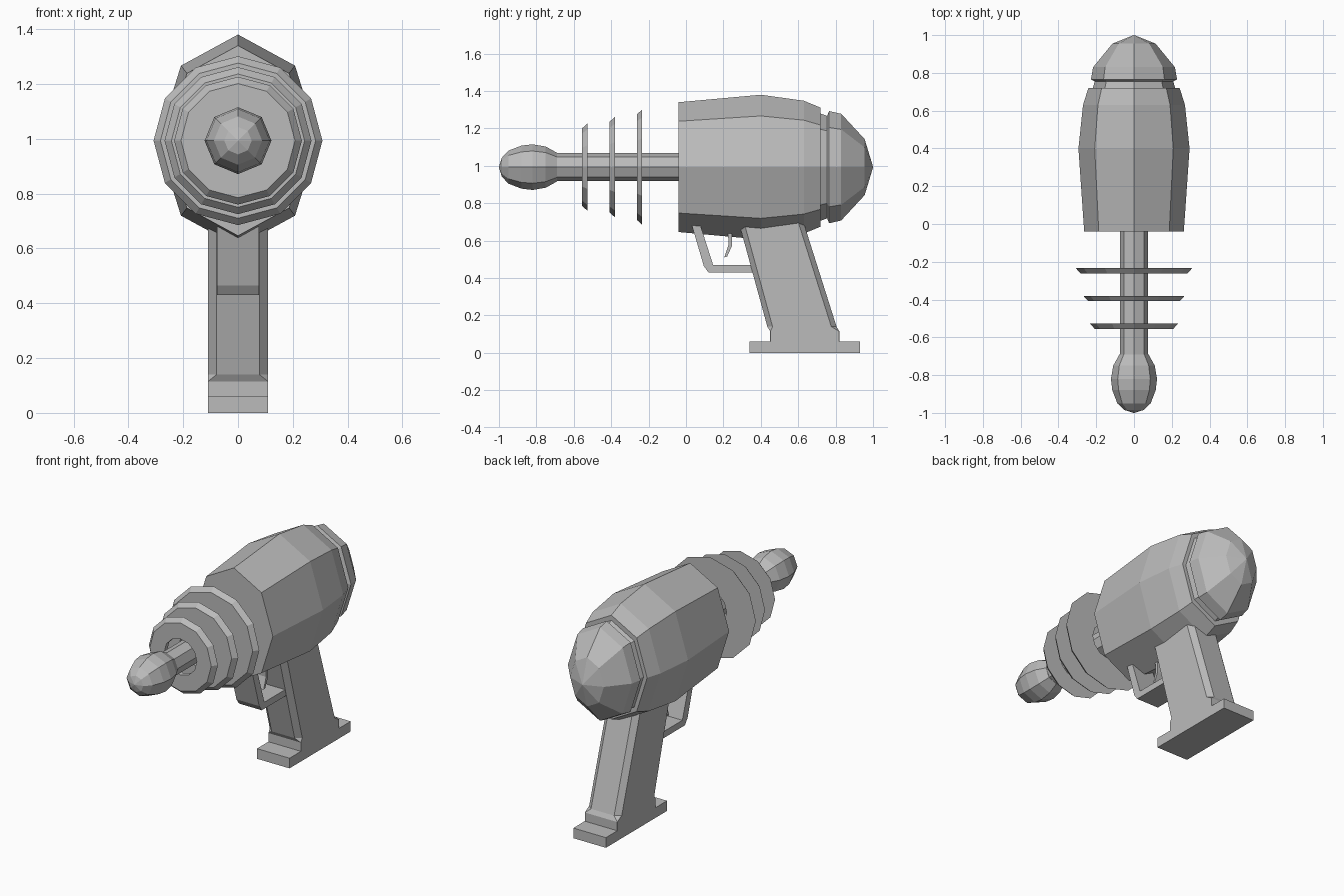
import bpy, bmesh, math

cube = bpy.data.objects.get("Cube")
if cube:
    bpy.data.objects.remove(cube)

AXIS_Z = 0.993

grey = bpy.data.materials.new("plain grey")
grey.use_nodes = True
grey.diffuse_color = (0.5, 0.5, 0.5, 1)
grey.node_tree.nodes["Principled BSDF"].inputs["Base Color"].default_value = (0.5, 0.5, 0.5, 1)


def finish(name, bm):
    bmesh.ops.remove_doubles(bm, verts=bm.verts, dist=1e-5)
    bmesh.ops.recalc_face_normals(bm, faces=bm.faces)
    mesh = bpy.data.meshes.new(name)
    bm.to_mesh(mesh)
    bm.free()
    mesh.materials.append(grey)
    obj = bpy.data.objects.new(name, mesh)
    bpy.context.collection.objects.link(obj)
    return obj


def loft(name, loops, closed=False):
    """Skin a row of equal point loops; cap the ends unless closed."""
    bm = bmesh.new()
    rows = [[bm.verts.new(p) for p in loop] for loop in loops]
    n = len(rows[0])
    pairs = list(zip(rows, rows[1:])) + ([(rows[-1], rows[0])] if closed else [])
    for a, b in pairs:
        for i in range(n):
            j = (i + 1) % n
            bm.faces.new((a[i], a[j], b[j], b[i]))
    if not closed:
        bm.faces.new(rows[0])
        bm.faces.new(rows[-1])
    return finish(name, bm)


def turned(name, profile, sides=8, squash=1.0, closed=False):
    """Lathe (y, radius) points around the barrel axis."""
    angles = [2 * math.pi * i / sides for i in range(sides)]
    loops = [[(r * squash * math.sin(a), y, AXIS_Z + r * math.cos(a)) for a in angles]
             for y, r in profile]
    return loft(name, loops, closed)


def plate(name, outline, half):
    """Extrude a (y, z) side outline across x."""
    return loft(name, [[(x, y, z) for y, z in outline] for x in (-half, half)])


# Body and rear cap, flattened sideways, with a groove between
turned("body", [(-0.04, 0.347), (0.4, 0.387), (0.63, 0.355), (0.72, 0.318)], squash=0.76)
turned("groove", [(0.71, 0.29), (0.765, 0.27)], squash=0.76)
turned("rear_cap", [(0.755, 0.275), (0.765, 0.3), (0.83, 0.285), (0.955, 0.15), (1.0, 0.002)],
       squash=0.76)

# Barrel and its bulb
turned("barrel", [(-0.72, 0.075), (0.0, 0.075)])
turned("muzzle_bulb", [(-1.0, 0.002), (-0.985, 0.05), (-0.95, 0.088), (-0.88, 0.115),
                       (-0.82, 0.122), (-0.75, 0.11), (-0.69, 0.077)])

# Three bevelled cooling rings
for i, (y, r) in enumerate([(-0.555, 0.233), (-0.408, 0.268), (-0.262, 0.308)]):
    turned(f"cooling_ring_{i + 1}",
           [(y, 0.11), (y, r - 0.025), (y + 0.028, r), (y + 0.028, 0.11)],
           sides=12, closed=True)


# Grip with chamfered corners that run out above the base
def grip_section(z, front, back, cx, cy):
    w = 0.11
    half = [(w - cx, front), (w, front + cy), (w, back - cy), (w - cx, back)]
    return [(x, y, z) for x, y in half] + [(-x, y, z) for x, y in reversed(half)]


loft("grip", [grip_section(0.06, 0.45, 0.82, 0.001, 0.001),
              grip_section(0.115, 0.45, 0.82, 0.001, 0.001),
              grip_section(0.14, 0.435, 0.805, 0.032, 0.028),
              grip_section(0.75, 0.268, 0.612, 0.032, 0.028)])
plate("grip_base", [(0.34, 0), (0.93, 0), (0.93, 0.062), (0.34, 0.062)], 0.11)

# Trigger guard
plate("trigger_guard", [(0.02, 0.72), (0.095, 0.465), (0.12, 0.43), (0.38, 0.43),
                        (0.38, 0.47), (0.145, 0.47), (0.065, 0.72)], 0.077)

# Curved trigger
plate("trigger", [(0.21, 0.68), (0.225, 0.63), (0.228, 0.58), (0.205, 0.51),
                  (0.22, 0.515), (0.245, 0.57), (0.245, 0.64), (0.235, 0.68)], 0.03)
